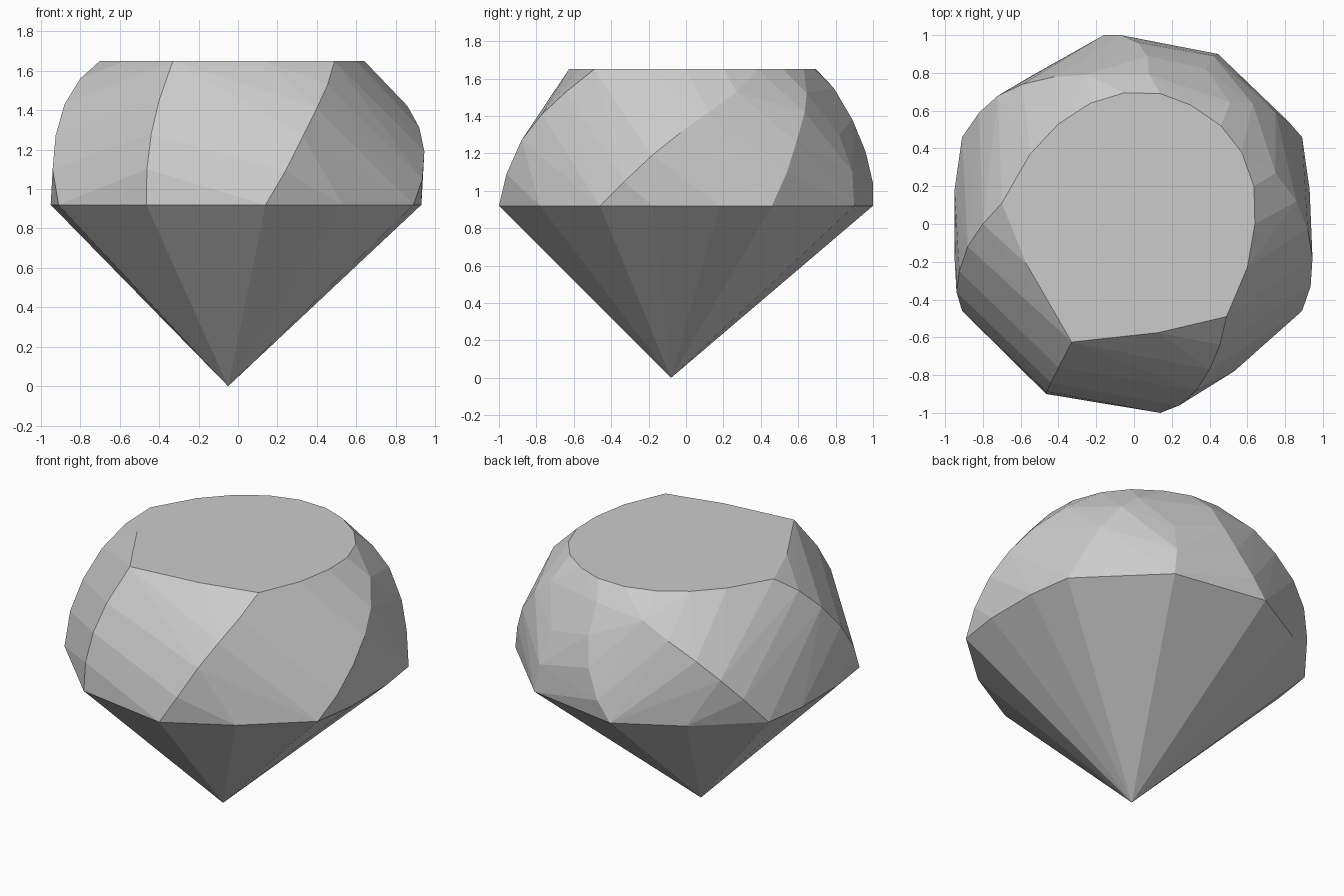
import bpy, bmesh, math

GIRDLE_Z, TABLE_Z = 0.92, 1.65

# Girdle outline: half of it, the rest follows by point symmetry
half = [(-0.95, 0.18), (-0.95, -0.18), (-0.91, -0.46), (-0.465, -0.9),
        (0.14, -1.0), (0.53, -0.78), (0.89, -0.46)]
girdle = half + [(-0.02 - x, -y) for x, y in half]

# Flat table on top
table = [(-0.70, 0.11), (-0.55, 0.37), (-0.40, 0.53), (-0.23, 0.64),
         (-0.05, 0.695), (0.14, 0.69), (0.30, 0.63), (0.46, 0.52),
         (0.57, 0.38), (0.635, 0.20), (0.64, 0.0), (0.60, -0.23),
         (0.49, -0.49), (0.13, -0.575), (-0.33, -0.625), (-0.57, -0.21)]

# Curved ridges climbing from the girdle corners
ridges = {
    "front_left": [(-0.462, -0.887, 1.10), (-0.44, -0.84, 1.28), (-0.40, -0.76, 1.45)],
    "front": [(0.24, -0.96, 1.09), (0.33, -0.88, 1.27), (0.40, -0.77, 1.41),
              (0.455, -0.64, 1.53)],
    "right": [(0.935, -0.33, 1.05), (0.945, -0.18, 1.19), (0.92, -0.03, 1.31),
              (0.86, 0.12, 1.42), (0.75, 0.27, 1.53)],
    "back_right": [(0.82, 0.54, 1.10), (0.75, 0.59, 1.26), (0.63, 0.635, 1.42),
                   (0.51, 0.645, 1.52)],
    "back_corner": [(0.42, 0.89, 1.10), (0.38, 0.82, 1.30), (0.35, 0.74, 1.46)],
    "back": [(-0.07, 1.0, 1.04), (0.02, 0.96, 1.21), (0.07, 0.89, 1.38),
             (0.08, 0.79, 1.55)],
    "back_left": [(-0.82, 0.59, 1.09), (-0.72, 0.68, 1.22), (-0.59, 0.74, 1.33),
                  (-0.42, 0.78, 1.43), (-0.25, 0.79, 1.52)],
    "left": [(-0.94, -0.36, 1.10), (-0.925, -0.25, 1.27), (-0.88, -0.12, 1.43),
             (-0.80, 0.0, 1.56)],
}

# Everything is convex, so the hull gives the facets and the pointed base
points = [(-0.05, -0.08, 0.0)]
points += [(x, y, GIRDLE_Z) for x, y in girdle]
points += [(x, y, TABLE_Z) for x, y in table]
for ridge in ridges.values():
    points += ridge

bm = bmesh.new()
for p in points:
    bm.verts.new(p)
bmesh.ops.convex_hull(bm, input=bm.verts[:])
loose = [v for v in bm.verts if not v.link_faces]
bmesh.ops.delete(bm, geom=loose, context='VERTS')
bmesh.ops.dissolve_limit(bm, angle_limit=math.radians(1),
                         verts=bm.verts[:], edges=bm.edges[:])
bmesh.ops.recalc_face_normals(bm, faces=bm.faces[:])

mesh = bpy.data.meshes.new("faceted_gem")
bm.to_mesh(mesh)
bm.free()
bpy.context.collection.objects.link(bpy.data.objects.new("faceted_gem", mesh))
